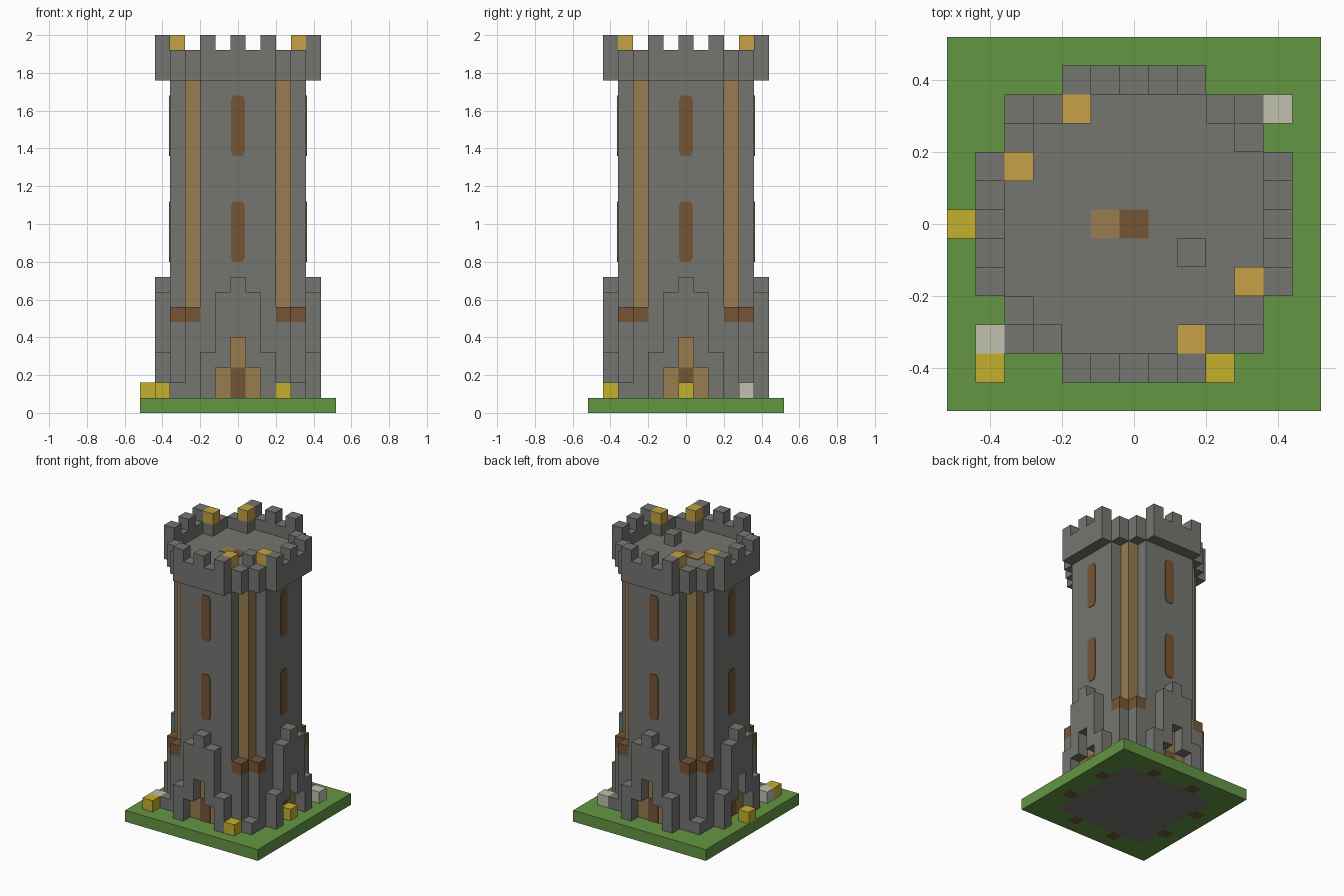
import bpy, bmesh
from math import radians
from mathutils import Matrix

U = 0.08  # size of one block

cube = bpy.data.objects.get("Cube")
if cube:
    bpy.data.objects.remove(cube, do_unlink=True)


def linear(c):
    c /= 255
    return c / 12.92 if c <= 0.04045 else ((c + 0.055) / 1.055) ** 2.4


def material(name, *rgb):
    m = bpy.data.materials.new(name)
    m.use_nodes = True
    colour = [linear(c) for c in rgb] + [1]
    m.diffuse_color = colour
    bsdf = m.node_tree.nodes["Principled BSDF"]
    bsdf.inputs["Base Color"].default_value = colour
    bsdf.inputs["Roughness"].default_value = 0.9
    return m


STONE = material("stone grey", 117, 117, 113)
GRASS = material("grass green", 100, 150, 67)
TIMBER = material("light timber", 152, 125, 80)
DARK = material("dark timber", 116, 85, 53)
FLOWER = material("flower yellow", 196, 176, 44)
GOLD = material("lantern gold", 198, 162, 70)
PALE = material("pale stone", 192, 192, 176)


def finish(name, bm, mat):
    bmesh.ops.remove_doubles(bm, verts=bm.verts, dist=0.0001)
    bmesh.ops.recalc_face_normals(bm, faces=bm.faces)
    mesh = bpy.data.meshes.new(name)
    bm.to_mesh(mesh)
    bm.free()
    mesh.materials.append(mat)
    obj = bpy.data.objects.new(name, mesh)
    bpy.context.collection.objects.link(obj)
    return obj


def slab(name, cells, low, high, mat):
    """Prism over a set of plan cells, between two block levels."""
    bm = bmesh.new()
    cells = set(cells)

    def face(*pts):
        bm.faces.new([bm.verts.new((x * U, y * U, z * U)) for x, y, z in pts])

    for i, j in cells:
        a, b, c, d = i - .5, i + .5, j - .5, j + .5
        for z in (low, high):
            face((a, c, z), (b, c, z), (b, d, z), (a, d, z))
        for di, dj, p, q in ((1, 0, (b, c), (b, d)), (-1, 0, (a, c), (a, d)),
                             (0, 1, (a, d), (b, d)), (0, -1, (a, c), (b, c))):
            if (i + di, j + dj) not in cells:
                face((*p, low), (*q, low), (*q, high), (*p, high))
    return finish(name, bm, mat)


def on_four_sides(name, outline, inner, depth, mat):
    """Extrude an upright outline outwards and repeat it on every side."""
    bm = bmesh.new()
    for turn in range(4):
        face = bm.faces.new([bm.verts.new((x * U, -inner * U, z * U)) for x, z in outline])
        ext = bmesh.ops.extrude_face_region(bm, geom=[face])["geom"]
        moved = [v for v in ext if isinstance(v, bmesh.types.BMVert)]
        bmesh.ops.translate(bm, verts=moved, vec=(0, -depth * U, 0))
        bmesh.ops.rotate(bm, verts=bm.verts, cent=(0, 0, 0),
                         matrix=Matrix.Rotation(radians(90), 3, "Z"))
    return finish(name, bm, mat)


def mirrored(half):
    return half + [(-x, z) for x, z in reversed(half)]


def symmetric(*cells):
    """All mirrored and swapped copies of the given plan cells."""
    return {(s * p, t * q) for i, j in cells for p, q in ((i, j), (j, i))
            for s in (1, -1) for t in (1, -1)}


def square(r):
    return {(i, j) for i in range(-r, r + 1) for j in range(-r, r + 1)}


# Ground plate with foundation and footings
foundation = square(4)
footings = symmetric((5, 2))
slab("grass_base", square(6) - foundation - footings, 0, 1, GRASS)
slab("foundation", foundation, 0, 1, STONE)
slab("footings", footings, 0, 1, DARK)

# Shaft with timber corner posts
tower = {(i, j) for i, j in square(4) if abs(i) + abs(j) <= 6}
corners = symmetric((3, 3))
slab("shaft", tower - corners, 1, 23, STONE)
slab("corner_posts", corners, 6, 22, TIMBER)
slab("corner_post_tops", corners, 22, 23, STONE)

# Corner piers, timber caps and corner stones
piers = symmetric((3, 4))
slab("corner_piers", piers | corners, 1, 6, STONE)
slab("pier_caps", piers, 6, 7, DARK)
slab("corner_stones", symmetric((4, 4)), 1, 2, STONE)

# Stepped arch buttress on each side
arch = [(.5, 5), (.5, 3), (1.5, 3), (1.5, 1), (2.5, 1), (2.5, 4),
        (1.5, 4), (1.5, 8), (.5, 8), (.5, 9)]
on_four_sides("arch_buttresses", mirrored(arch), 4.5, 1, STONE)

# Door surround and door inside each arch
on_four_sides("door_surrounds", mirrored([(1.5, 1), (1.5, 3), (.5, 3), (.5, 5)]),
              4.5, .05, TIMBER)
on_four_sides("doors", mirrored([(.5, 1), (.5, 3)]), 4.5, .1, DARK)

# Slit windows with clipped corners
for label, low in (("lower", 10), ("upper", 17)):
    slit = [(.3, low), (.45, low + .3), (.45, low + 3.7), (.3, low + 4)]
    on_four_sides(label + "_windows", mirrored(slit), 4.5, .05, DARK)

# Parapet ring and merlons
parapet = {(i, j) for i, j in square(5) if abs(i) + abs(j) <= 7}
slab("parapet", parapet - tower, 22, 24, STONE)
slab("merlons", symmetric((5, 0), (5, 2)), 24, 25, STONE)

# Lanterns on brackets behind the merlons
lanterns = {(4, -2), (2, -4), (-2, 4), (-4, 2)}
slab("lantern_brackets", lanterns, 23, 24, STONE)
slab("lanterns", lanterns, 24, 25, GOLD)

# Roof hatch and loose block
slab("hatch", {(0, 0)}, 23, 23.05, DARK)
slab("hatch_flap", {(-1, 0)}, 23, 23.05, TIMBER)
slab("roof_block", {(2, -1)}, 23, 24, STONE)

# Flowers and pale rocks on the grass
slab("flowers", {(-5, -5), (3, -5), (-6, 0), (5, 0)}, 1, 2, FLOWER)
slab("pale_rocks", {(5, 4), (-5, -4)}, 1, 2, PALE)
